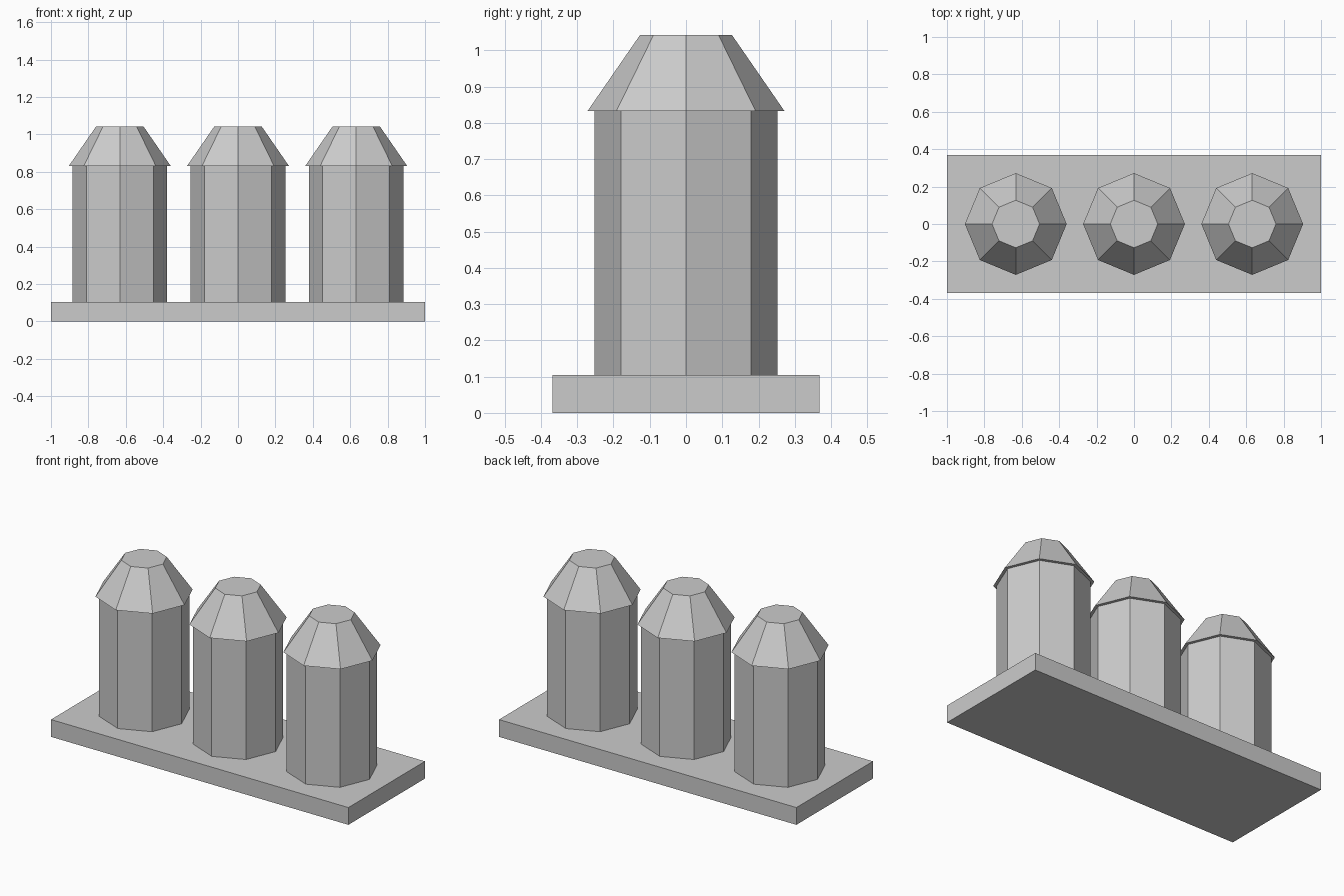
import bpy
from math import pi

cube = bpy.data.objects.get("Cube")
if cube:
    bpy.data.objects.remove(cube, do_unlink=True)

BASE_HEIGHT = 0.105
EAVES = 0.832
TOP = 1.042
SPACING = 0.632

grey = bpy.data.materials.new("light_grey")
grey.use_nodes = True
grey.diffuse_color = (0.6, 0.6, 0.6, 1)
grey.node_tree.nodes["Principled BSDF"].inputs["Base Color"].default_value = grey.diffuse_color


def finish(name):
    obj = bpy.context.object
    obj.name = name
    obj.data.materials.append(grey)
    return obj


def octagon(name, x, z0, z1, r0, r1):
    """Eight-sided prism or frustum with corners on the axes."""
    bpy.ops.mesh.primitive_cone_add(vertices=8, radius1=r0, radius2=r1, depth=z1 - z0,
                                    location=(x, 0, (z0 + z1) / 2))
    return finish(name)


# Base slab
bpy.ops.mesh.primitive_cube_add(size=1, location=(0, 0, BASE_HEIGHT / 2))
base = finish("base_slab")
base.scale = (2, 0.736, BASE_HEIGHT)

# Three towers, each with a tapered, overhanging cap
for side, label in ((-1, "right"), (0, "middle"), (1, "left")):
    x = side * SPACING
    octagon(label + "_tower", x, BASE_HEIGHT, EAVES, 0.253, 0.253)
    octagon(label + "_cap", x, EAVES, TOP, 0.272, 0.127)
